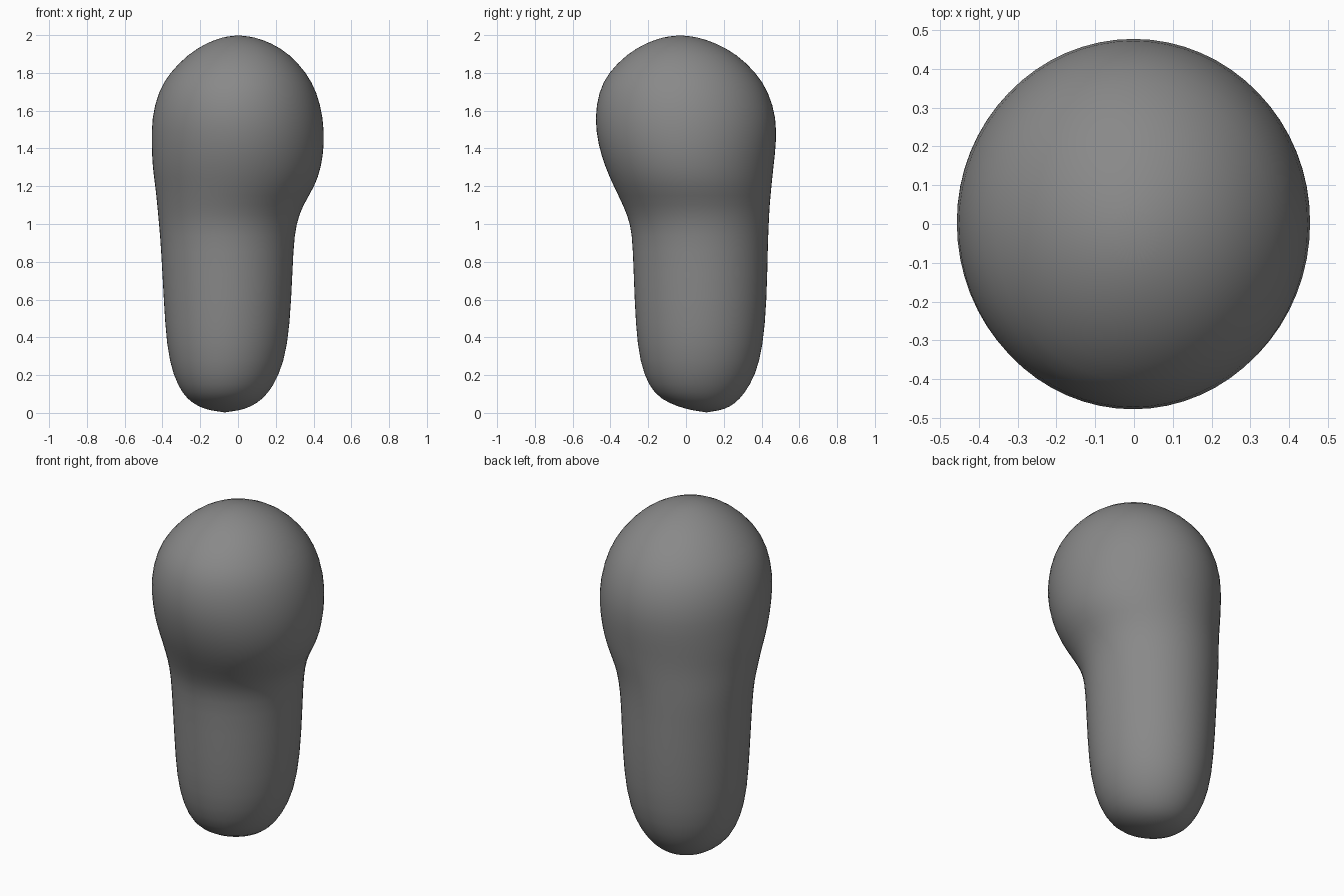
import bpy, bmesh, math

default_cube = bpy.data.objects.get("Cube")
if default_cube:
    bpy.data.objects.remove(default_cube, do_unlink=True)

SEGMENTS = 32

# Cross-sections from foot to crown: height, left/right limits, front/back limits
SECTIONS = [
    (0.02, -0.18, 0.04, 0.00, 0.21),
    (0.05, -0.24, 0.10, -0.09, 0.26),
    (0.10, -0.295, 0.16, -0.17, 0.31),
    (0.20, -0.345, 0.22, -0.225, 0.37),
    (0.35, -0.38, 0.265, -0.26, 0.41),
    (0.60, -0.395, 0.285, -0.275, 0.43),
    (0.88, -0.41, 0.295, -0.283, 0.435),
    (1.00, -0.42, 0.31, -0.295, 0.44),
    (1.10, -0.43, 0.345, -0.335, 0.445),
    (1.20, -0.44, 0.41, -0.385, 0.455),
    (1.30, -0.455, 0.443, -0.43, 0.465),
    (1.42, -0.46, 0.46, -0.468, 0.48),
    (1.56, -0.46, 0.455, -0.487, 0.482),
    (1.70, -0.425, 0.42, -0.465, 0.44),
    (1.80, -0.365, 0.365, -0.415, 0.375),
    (1.90, -0.265, 0.275, -0.315, 0.27),
    (1.96, -0.165, 0.175, -0.21, 0.155),
    (1.99, -0.08, 0.085, -0.12, 0.06),
]
FOOT_TIP = (-0.07, 0.11, 0.0)
CROWN_TIP = (0.0, -0.03, 2.0)


def make_material(name, value):
    mat = bpy.data.materials.new(name)
    mat.use_nodes = True
    colour = (value, value, value, 1)
    mat.diffuse_color = colour
    mat.node_tree.nodes["Principled BSDF"].inputs["Base Color"].default_value = colour
    return mat


def add_ring(bm, z, x_min, x_max, y_min, y_max):
    """One elliptical cross-section fitted between its limits."""
    centre_x, centre_y = (x_min + x_max) / 2, (y_min + y_max) / 2
    radius_x, radius_y = (x_max - x_min) / 2, (y_max - y_min) / 2
    ring = []
    for i in range(SEGMENTS):
        angle = math.tau * i / SEGMENTS
        ring.append(bm.verts.new((centre_x + radius_x * math.cos(angle),
                                  centre_y + radius_y * math.sin(angle), z)))
    return ring


def add_cap(bm, ring, tip):
    """Close an end ring with a fan to its tip."""
    apex = bm.verts.new(tip)
    for i in range(SEGMENTS):
        bm.faces.new((ring[i], ring[(i + 1) % SEGMENTS], apex))


# Round head blended into an offset, rounded stem
bm = bmesh.new()
rings = [add_ring(bm, *section) for section in SECTIONS]
for lower, upper in zip(rings, rings[1:]):
    for i in range(SEGMENTS):
        j = (i + 1) % SEGMENTS
        bm.faces.new((lower[i], lower[j], upper[j], upper[i]))
add_cap(bm, rings[0], FOOT_TIP)
add_cap(bm, rings[-1], CROWN_TIP)
bmesh.ops.recalc_face_normals(bm, faces=bm.faces)
for face in bm.faces:
    face.smooth = True
mesh = bpy.data.meshes.new("rounded_body")
bm.to_mesh(mesh)
bm.free()

body = bpy.data.objects.new("rounded_body", mesh)
bpy.context.collection.objects.link(body)
mesh.materials.append(make_material("mid_grey", 0.25))

# Soften the transitions between sections
smoothing = body.modifiers.new("smoothing", 'SUBSURF')
smoothing.levels = smoothing.render_levels = 1
